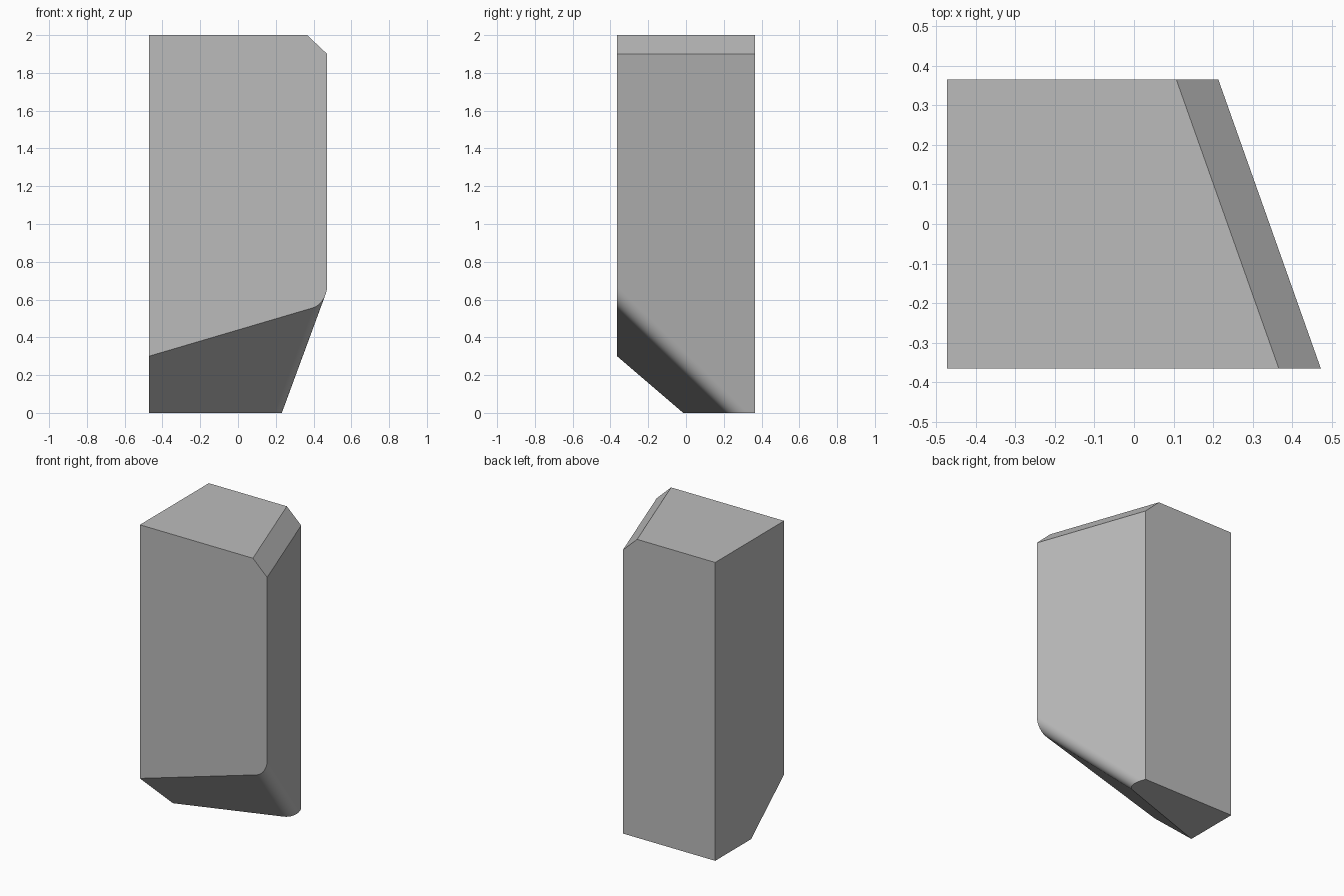
import bpy, bmesh
from mathutils import Vector

if "Cube" in bpy.data.objects:
    bpy.data.objects.remove(bpy.data.objects["Cube"])

X0, X1, XB, Y = -0.472, 0.472, 0.213, 0.365   # left, front right, back right, half depth


def slice_off(bm, point, normal):
    """Remove everything on the normal side of a plane and close the cut."""
    geom = bm.verts[:] + bm.edges[:] + bm.faces[:]
    cut = bmesh.ops.bisect_plane(bm, geom=geom, plane_co=point, plane_no=normal, clear_outer=True)
    edges = [e for e in cut["geom_cut"] if isinstance(e, bmesh.types.BMEdge)]
    bmesh.ops.contextual_create(bm, geom=edges)
    bmesh.ops.recalc_face_normals(bm, faces=bm.faces)


# Tall block with one slanted side, made overlong below the floor
bm = bmesh.new()
corners = [(X0, -Y), (X1, -Y), (XB, Y), (X0, Y)]
base = bm.faces.new([bm.verts.new((x, y, -1)) for x, y in corners])
ext = bmesh.ops.extrude_face_region(bm, geom=[base])
for v in ext["geom"]:
    if isinstance(v, bmesh.types.BMVert):
        v.co.z = 2
bmesh.ops.recalc_face_normals(bm, faces=bm.faces)
side = Vector((2 * Y, X1 - XB, 0)).normalized()

# Chamfer along the slanted top edge
slice_off(bm, (X1, -Y, 1.9), side + Vector((0, 0, 1)))

# Sloping underside
under = Vector((0.295, -0.857, -1)).normalized()
slice_off(bm, (X0, -Y, 0.3), under)

# Rounded edge between underside and slanted side
bm.normal_update()
edge = [e for e in bm.edges if len(e.link_faces) == 2
        and any(f.normal.dot(under) > 0.999 for f in e.link_faces)
        and any(f.normal.dot(side) > 0.999 for f in e.link_faces)]
bmesh.ops.bevel(bm, geom=edge, offset=0.07, segments=8, profile=0.5, affect='EDGES')

# Flat foot
slice_off(bm, (0, 0, 0), (0, 0, -1))

mesh = bpy.data.meshes.new("block")
bm.to_mesh(mesh)
bm.free()
block = bpy.data.objects.new("block", mesh)
bpy.context.collection.objects.link(block)

grey = bpy.data.materials.new("grey")
grey.diffuse_color = (0.5, 0.5, 0.5, 1)
grey.use_nodes = True
grey.node_tree.nodes["Principled BSDF"].inputs["Base Color"].default_value = grey.diffuse_color
mesh.materials.append(grey)

# Smooth rounding, sharp corners
bpy.context.view_layer.objects.active = block
block.select_set(True)
bpy.ops.object.shade_smooth_by_angle(angle=0.5)
wn = block.modifiers.new("flat_normals", 'WEIGHTED_NORMAL')
wn.keep_sharp = True
